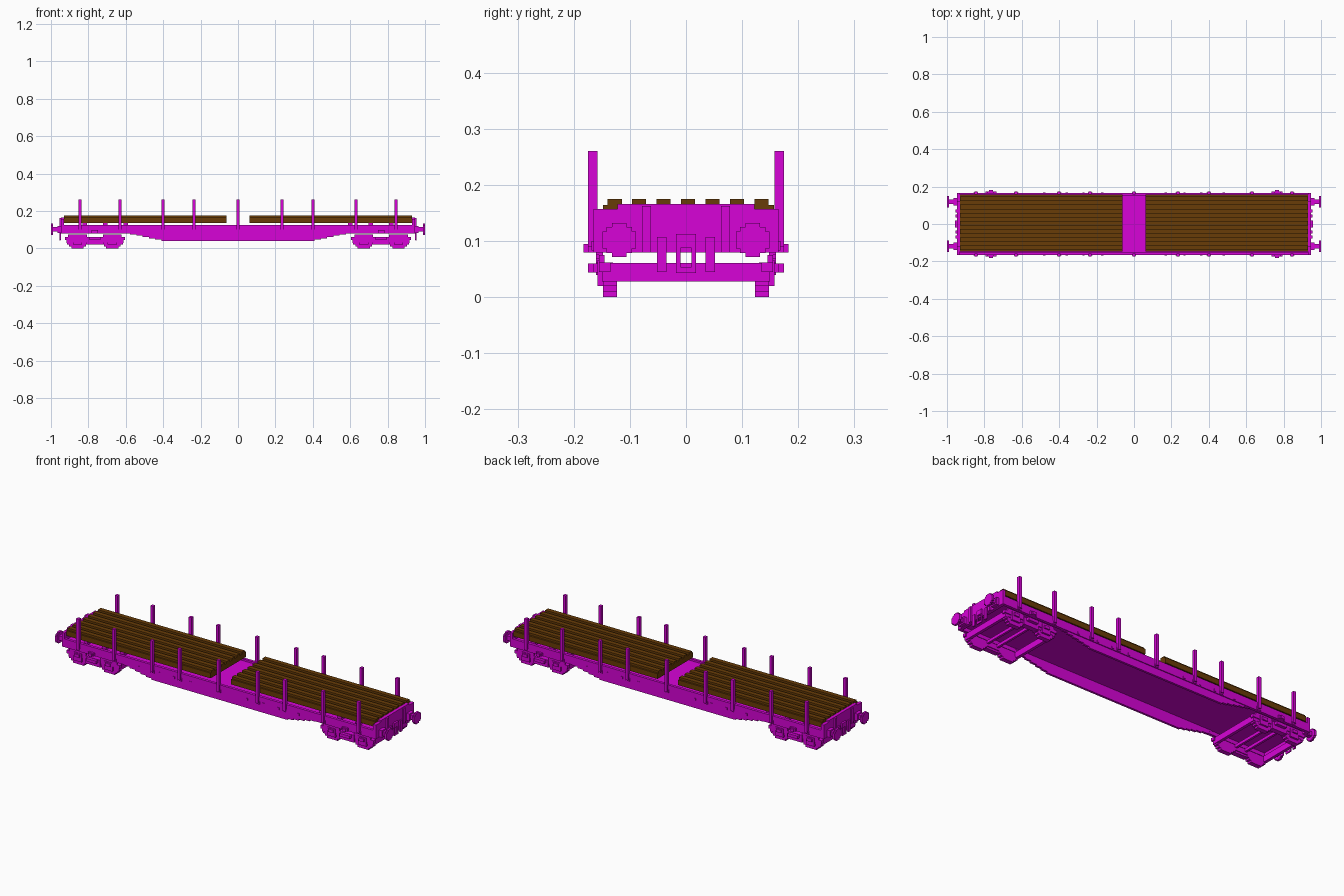
import bpy
import bmesh
from mathutils import Matrix

if "Cube" in bpy.data.objects:
    bpy.data.objects.remove(bpy.data.objects["Cube"], do_unlink=True)


def material(name, rgb):
    m = bpy.data.materials.new(name)
    m.use_nodes = True
    m.diffuse_color = (*rgb, 1)
    m.node_tree.nodes["Principled BSDF"].inputs["Base Color"].default_value = (*rgb, 1)
    return m


MAGENTA = material("magenta steel", (0.68, 0.001, 0.68))
BROWN = material("brown timber", (0.14, 0.045, 0.002))


def finish(name, bm, mat):
    bmesh.ops.recalc_face_normals(bm, faces=bm.faces)
    mesh = bpy.data.meshes.new(name)
    bm.to_mesh(mesh)
    bm.free()
    mesh.materials.append(mat)
    ob = bpy.data.objects.new(name, mesh)
    bpy.context.scene.collection.objects.link(ob)
    return ob


def add_box(bm, x0, x1, y0, y1, z0, z1):
    size = Matrix.Diagonal((x1 - x0, y1 - y0, z1 - z0, 1))
    centre = Matrix.Translation(((x0 + x1) / 2, (y0 + y1) / 2, (z0 + z1) / 2))
    bmesh.ops.create_cube(bm, size=1, matrix=centre @ size)


def boxes(name, items, mat=MAGENTA, mirror=""):
    """One object of boxes, optionally repeated across x and/or y."""
    bm = bmesh.new()
    for x0, x1, y0, y1, z0, z1 in items:
        for sx in ((1, -1) if "x" in mirror else (1,)):
            for sy in ((1, -1) if "y" in mirror else (1,)):
                xs, ys = sorted((sx * x0, sx * x1)), sorted((sy * y0, sy * y1))
                add_box(bm, *xs, *ys, z0, z1)
    return finish(name, bm, mat)


# Steel floor and side sills
boxes("floor", [(-0.94, 0.94, -0.155, 0.155, 0.1, 0.115)])
boxes("side_sill", [(-0.94, 0.94, 0.15, 0.165, 0.08, 0.125)], mirror="y")

# Stepped fish-belly side plates
STEPS = 6
profile = []
for i in range(STEPS):
    x, z = 0.41 + 0.2 * i / STEPS, 0.04 + 0.042 * i / STEPS
    profile += [(x, z), (x, z + 0.042 / STEPS)]
outline = profile + [(0.61, 0.1), (-0.61, 0.1)] + [(-x, z) for x, z in reversed(profile)]
for side, sy in (("left", 1), ("right", -1)):
    bm = bmesh.new()
    face = bm.faces.new([bm.verts.new((x, sy * 0.148, z)) for x, z in outline])
    ext = bmesh.ops.extrude_face_region(bm, geom=[face])
    moved = [v for v in ext["geom"] if isinstance(v, bmesh.types.BMVert)]
    bmesh.ops.translate(bm, verts=moved, vec=(0, sy * 0.012, 0))
    finish("belly_plate_" + side, bm, MAGENTA)

# Timber deck: two sections, each a base with raised planks
for end, x0, x1 in (("right_section", -0.93, -0.062), ("left_section", 0.062, 0.93)):
    planks = [(x0, x1, -0.148, 0.157, 0.136, 0.164)]
    for i in range(7):
        y = -0.127 + i * 0.0436
        planks.append((x0, x1, y - 0.0125, y + 0.0125, 0.15, 0.175))
    boxes("deck_planks_" + end, planks, BROWN)

# Bearers under the planks
boxes("deck_bearers", [(x - 0.012, x + 0.012, -0.14, 0.145, 0.112, 0.138)
                       for x in (0.6, 0.71, 0.82)], mirror="x")

# Stakes and their sockets
STAKES = (-0.845, -0.63, -0.4, -0.235, 0, 0.235, 0.4, 0.63, 0.845)
boxes("stakes", [(x - 0.008, x + 0.008, 0.158, 0.175, 0.09, 0.261) for x in STAKES], mirror="y")
boxes("stake_sockets", [(x - 0.012, x + 0.012, 0.16, 0.168, 0.083, 0.1) for x in STAKES], mirror="y")
boxes("tie_brackets", [(x - 0.006, x + 0.006, 0.158, 0.168, 0.085, 0.097)
                       for x in (0.17, 0.27, 0.36, 0.48)], mirror="xy")

# End walls with ribs
boxes("end_walls", [(0.93, 0.947, -0.165, 0.165, 0.08, 0.157),
                    (0.93, 0.947, -0.122, 0.122, 0.15, 0.166)], mirror="x")
boxes("end_ribs", [(0.945, 0.955, 0.062, 0.078, 0.08, 0.163)], mirror="xy")

# Coupling hook, links and hoses
boxes("coupling", [(0.945, 0.957, -0.018, 0.018, 0.088, 0.113),
                   (0.95, 0.955, -0.018, -0.01, 0.043, 0.09),
                   (0.95, 0.955, 0.01, 0.018, 0.043, 0.09),
                   (0.95, 0.955, -0.01, 0.01, 0.043, 0.054)], mirror="x")
boxes("brake_hoses", [(0.947, 0.955, 0.035, 0.052, 0.045, 0.107)], mirror="xy")

# Buffers: stepped discs on square shanks
discs = []
for half_w, half_h in ((0.03, 0.015), (0.023, 0.023), (0.013, 0.03)):
    discs.append((0.988, 1.0, 0.119 - half_w, 0.119 + half_w, 0.102 - half_h, 0.102 + half_h))
boxes("buffer_heads", discs, mirror="xy")
boxes("buffer_shanks", [(0.945, 0.99, 0.107, 0.131, 0.09, 0.114),
                        (0.945, 0.965, 0.1, 0.138, 0.083, 0.121)], mirror="xy")

# Brake levers on the sill above each bogie
boxes("brake_levers", [(0.748, 0.782, 0.163, 0.175, 0.08, 0.098),
                       (0.755, 0.775, 0.17, 0.183, 0.08, 0.095)], mirror="xy")

# Bogies: open frames with stepped axle guards, springs and side bearers
for end, c in (("right", -0.765), ("left", 0.765)):
    frame = [(c - 0.15, c + 0.15, 0.125, 0.15, 0.032, 0.06),
             (c - 0.16, c + 0.16, 0.135, 0.155, 0.045, 0.062),
             (c - 0.045, c + 0.045, 0.13, 0.158, 0.022, 0.062),
             (c - 0.03, c + 0.03, 0.15, 0.175, 0.044, 0.06)]
    for axle in (c - 0.093, c + 0.093):
        for half, z0, z1 in ((0.033, 0, 0.012), (0.045, 0.01, 0.022), (0.056, 0.02, 0.035)):
            frame.append((axle - half, axle + half, 0.123, 0.148, z0, z1))
        frame.append((axle - 0.025, axle + 0.025, 0.145, 0.158, 0.02, 0.066))
        frame.append((axle - 0.015, axle + 0.015, 0.155, 0.165, 0.044, 0.06))
        frame.append((axle - 0.05, axle + 0.05, 0.145, 0.155, 0.058, 0.075))
    boxes("bogie_side_frames_" + end, frame, mirror="y")
    boxes("bogie_cross_beams_" + end,
          [(x - 0.008, x + 0.008, -0.15, 0.15, 0.028, 0.061) for x in (c - 0.145, c + 0.145)]
          + [(x - 0.006, x + 0.006, -0.15, 0.15, 0.045, 0.061) for x in (c - 0.03, c + 0.03)])
